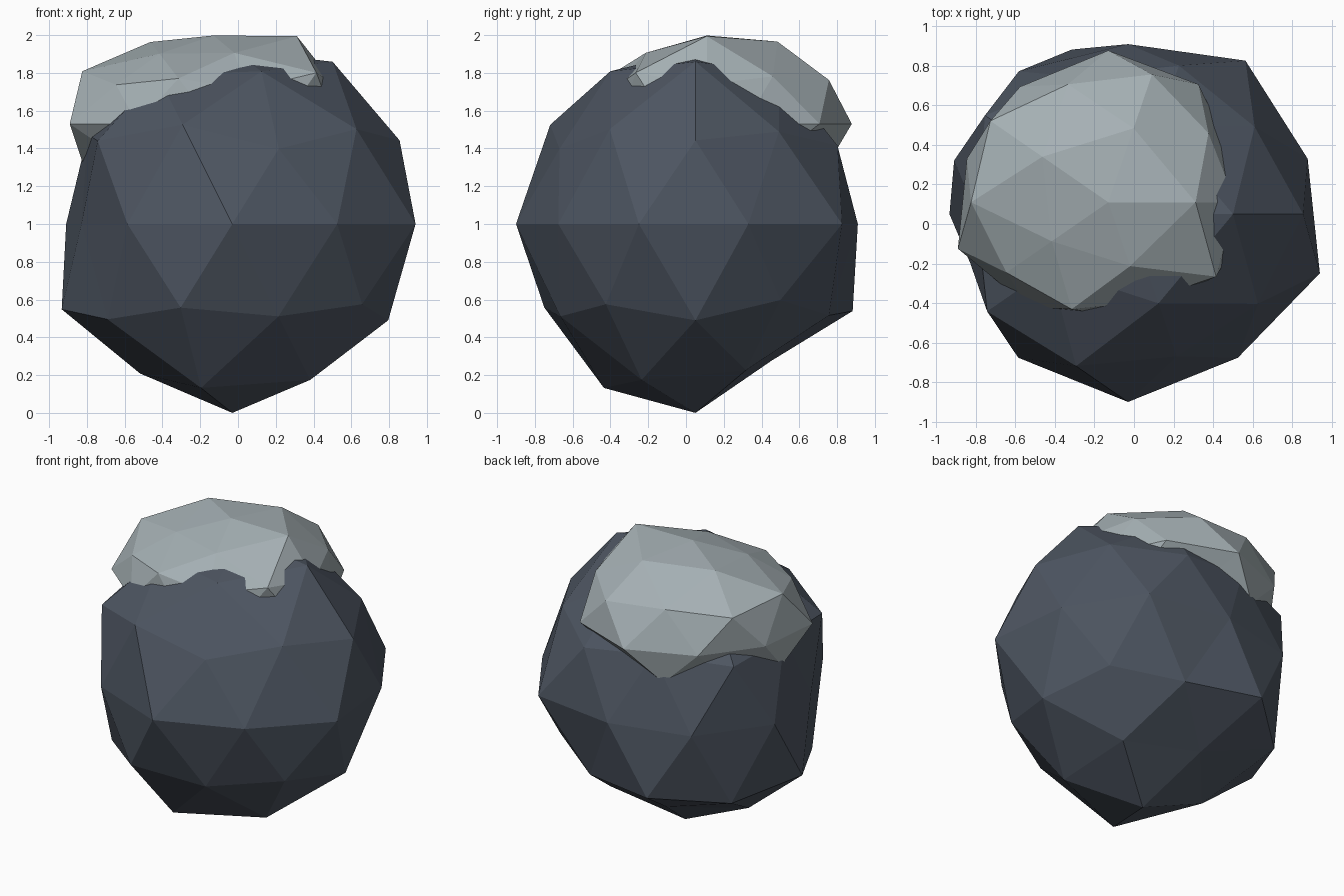
import bpy, bmesh, math


def material(name, color):
    m = bpy.data.materials.new(name)
    m.diffuse_color = (*color, 1)
    return m


def ring_key(v):
    # order vertices ring by ring from the top, then by angle
    az = round(math.degrees(math.atan2(v.co.y, v.co.x))) % 360
    return (-round(v.co.z, 2), az)


def lumpy_ball(name, centre, scale, radii, mat):
    bm = bmesh.new()
    bmesh.ops.create_icosphere(bm, subdivisions=2, radius=1)
    for v, r in zip(sorted(bm.verts, key=ring_key), radii):
        v.co = [c + a * s * r for c, a, s in zip(centre, v.co, scale)]
    me = bpy.data.meshes.new(name)
    bm.to_mesh(me)
    bm.free()
    me.materials.append(mat)
    ob = bpy.data.objects.new(name, me)
    bpy.context.collection.objects.link(ob)
    return ob


# Boulder: radius factor per vertex, one line per ring from top to bottom
boulder_radii = [
    0.92,
    1.01, 0.94, 0.94, 0.93, 0.95,
    0.93, 0.90, 0.90, 1.00, 0.955,
    0.99, 0.93, 1.00, 0.985, 0.89,
    0.955, 1.01, 0.905, 0.94, 0.925, 0.84, 0.945, 1.00, 0.945, 1.02,
    0.90, 1.03, 1.01, 0.99, 0.95,
    0.97, 0.92, 1.00, 0.96, 0.93,
    0.91, 0.85, 0.93, 1.02, 0.97,
    1.00]
lumpy_ball("boulder", (-0.03, 0.05, 1.0), (1, 0.95, 1), boulder_radii,
           material("dark slate", (0.076, 0.093, 0.122)))

# Pale cap sunk into the top of the boulder
cap_radii = [
    0.90,
    1.05, 0.985, 0.98, 0.84, 0.85,
    0.92, 0.97, 1.02, 0.88, 0.99,
    0.90, 1.00, 1.03, 0.89, 0.78,
    0.85, 0.97, 1.01, 0.95, 0.94, 1.00, 0.86, 0.75, 0.75, 0.85,
    0.85, 0.98, 0.96, 0.80, 0.80,
    0.80, 0.80, 0.85, 0.80, 0.80,
    0.80, 0.80, 0.80, 0.80, 0.80,
    0.80]
lumpy_ball("pale_cap", (-0.13, 0.11, 1.53), (0.80, 0.76, 0.52), cap_radii,
           material("pale grey", (0.376, 0.434, 0.456)))
